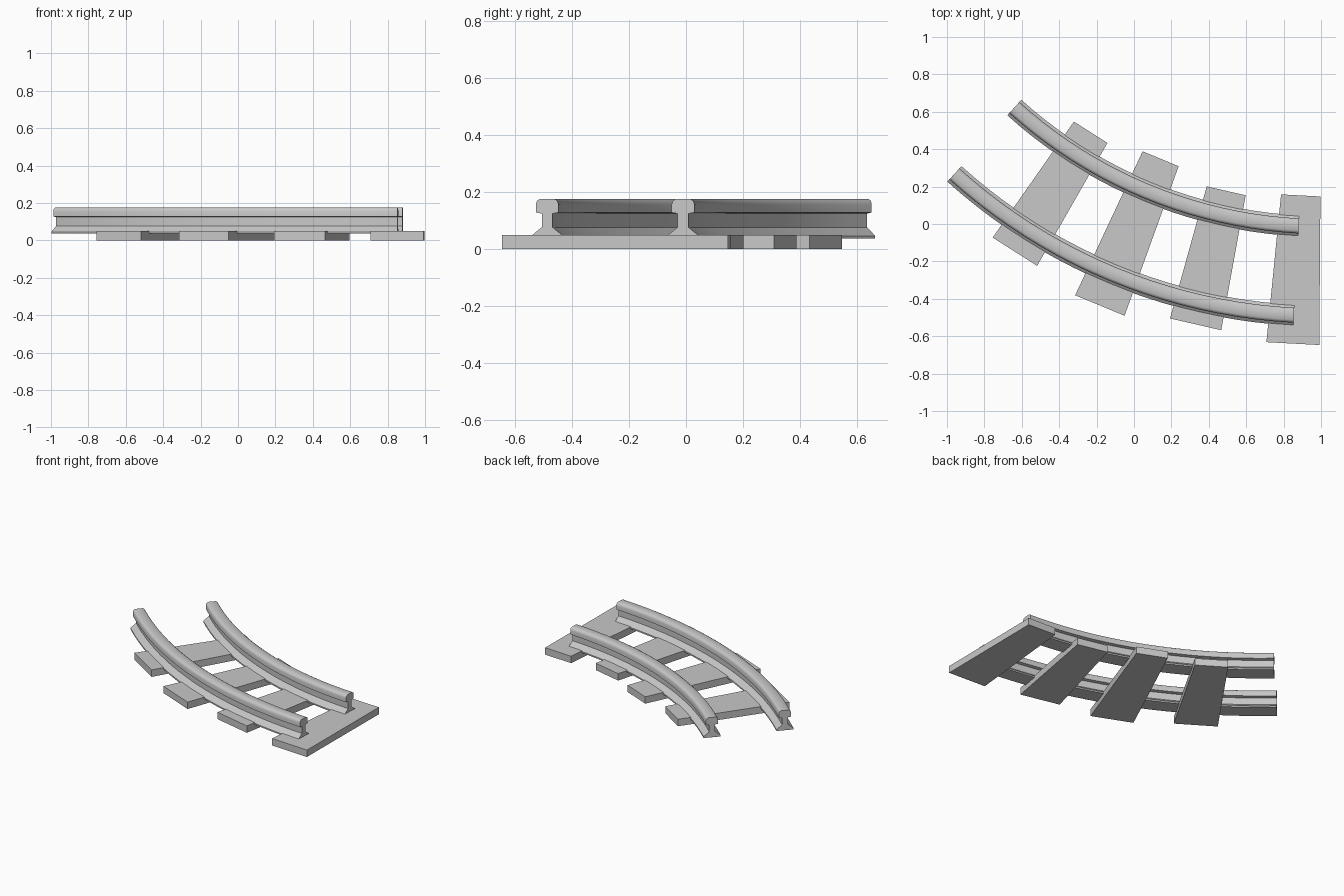
import bpy, bmesh
from math import radians, sin, cos

cube = bpy.data.objects.get("Cube")
if cube:
    bpy.data.objects.remove(cube, do_unlink=True)

# One grey for the whole track
grey = bpy.data.materials.new("plain_grey")
grey.use_nodes = True
color = (0.58, 0.58, 0.58, 1)
grey.diffuse_color = color
grey.node_tree.nodes["Principled BSDF"].inputs["Base Color"].default_value = color

CENTRE_X, CENTRE_Y = 1.014, 2.453   # common centre of the curve


def polar(radius, degrees, z):
    a = radians(degrees)
    return (CENTRE_X - radius * sin(a), CENTRE_Y - radius * cos(a), z)


def sweep(name, profile, start, end, steps):
    """Sweep a closed (radius, z) profile around the curve centre."""
    bm = bmesh.new()
    rings = []
    for i in range(steps + 1):
        angle = start + (end - start) * i / steps
        rings.append([bm.verts.new(polar(r, angle, z)) for r, z in profile])
    n = len(profile)
    for a, b in zip(rings, rings[1:]):
        for j in range(n):
            k = (j + 1) % n
            bm.faces.new((a[j], a[k], b[k], b[j]))
    bm.faces.new(rings[0])
    bm.faces.new(rings[-1])
    bmesh.ops.recalc_face_normals(bm, faces=bm.faces)
    mesh = bpy.data.meshes.new(name)
    bm.to_mesh(mesh)
    bm.free()
    mesh.materials.append(grey)
    obj = bpy.data.objects.new(name, mesh)
    bpy.context.collection.objects.link(obj)
    return obj


# Rails: flange, web and rounded head, mirrored about the rail centre line
half = [(0.056, 0.036), (0.056, 0.046), (0.019, 0.076), (0.019, 0.124),
        (0.040, 0.128), (0.040, 0.157), (0.036, 0.169), (0.025, 0.176)]
section = half + [(-x, z) for x, z in reversed(half)]
for name, radius in (("inner_rail", 2.467), ("outer_rail", 2.945)):
    rail = sweep(name, [(radius + x, z) for x, z in section], 3.1, 42.1, 20)
    bpy.ops.object.select_all(action='DESELECT')
    rail.select_set(True)
    bpy.context.view_layer.objects.active = rail
    bpy.ops.object.shade_smooth_by_angle(angle=radians(40))

# Sleepers: flat wedges with radial sides and straight ends
sleepers = [(3.05, 2.306, 3.10), (12.9, 2.337, 3.07),
            (22.5, 2.28, 3.13), (32.4, 2.327, 3.084)]
for i, (angle, inner, outer) in enumerate(sleepers):
    box = [(inner, 0), (outer, 0), (outer, 0.049), (inner, 0.049)]
    sweep(f"sleeper_{i + 1}", box, angle - 2.62, angle + 2.62, 1)
